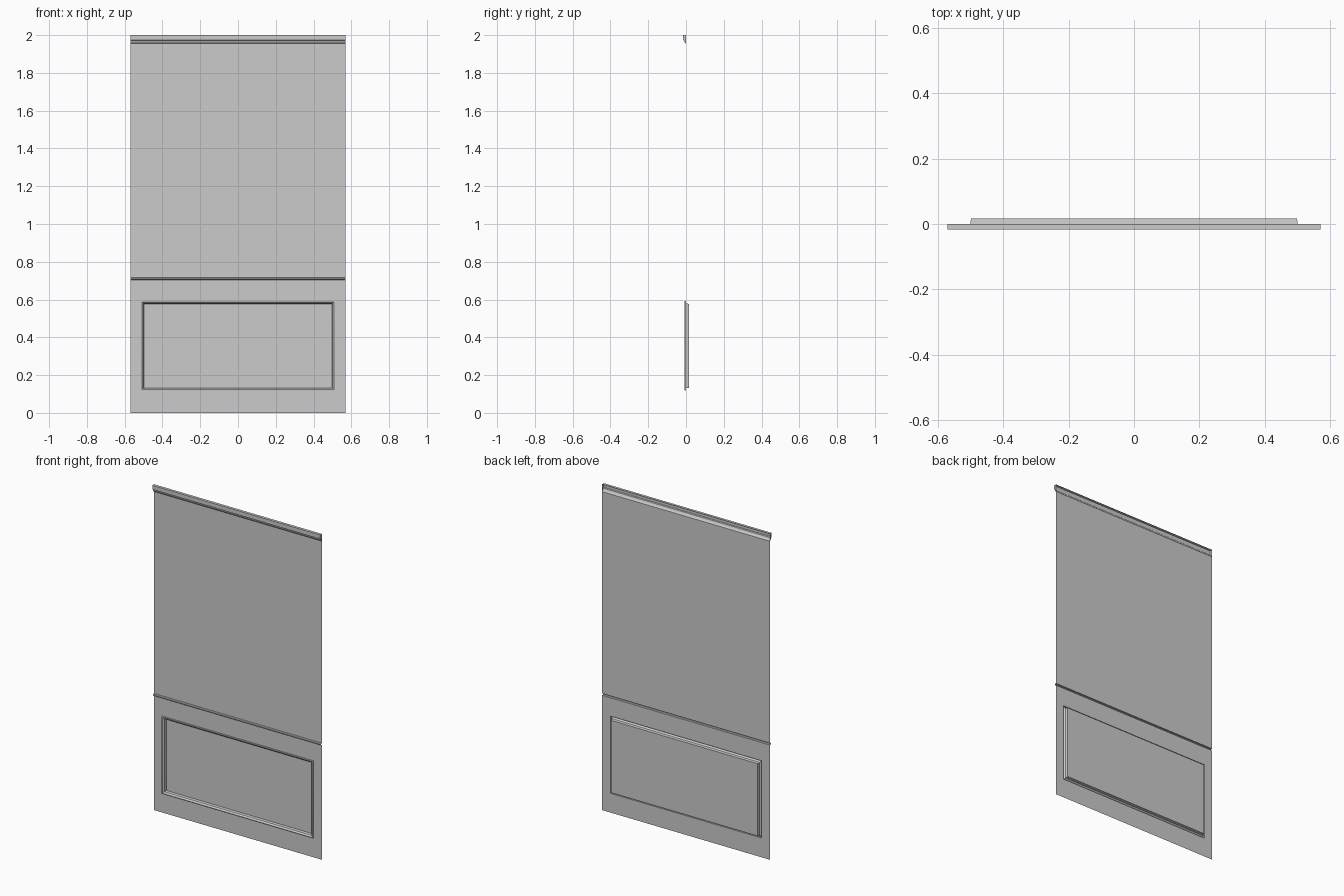
import bpy, bmesh

cube = bpy.data.objects.get("Cube")
if cube:
    bpy.data.objects.remove(cube, do_unlink=True)

HALF = 0.57      # half width of the wall
WALL = 0.0       # depth of the wall sheet

paint = bpy.data.materials.new("light grey paint")
paint.use_nodes = True
grey = (0.6, 0.6, 0.6, 1)
paint.diffuse_color = grey
paint.node_tree.nodes["Principled BSDF"].inputs["Base Color"].default_value = grey


def finish(name, bm, flip=False):
    bmesh.ops.remove_doubles(bm, verts=bm.verts, dist=1e-5)
    if flip:
        bmesh.ops.reverse_faces(bm, faces=bm.faces)
    mesh = bpy.data.meshes.new(name)
    bm.to_mesh(mesh)
    bm.free()
    mesh.materials.append(paint)
    obj = bpy.data.objects.new(name, mesh)
    bpy.context.collection.objects.link(obj)
    bpy.ops.object.select_all(action='DESELECT')
    bpy.context.view_layer.objects.active = obj
    obj.select_set(True)
    bpy.ops.object.shade_smooth_by_angle(angle=0.6)
    return obj


def strip(name, profile, caps=False):
    """Sweep a (y, z) profile, listed upwards, across the wall width."""
    bm = bmesh.new()
    rows = [[bm.verts.new((x, y, z)) for y, z in profile] for x in (-HALF, HALF)]
    left, right = rows
    for i in range(len(profile) - 1):
        bm.faces.new((left[i], right[i], right[i + 1], left[i + 1]))
    if caps:
        bm.faces.new(left)
        bm.faces.new(right[::-1])
    return finish(name, bm, flip=False)


def ring(bm, half_x, low, high, y):
    corners = ((-half_x, low), (half_x, low), (half_x, high), (-half_x, high))
    return [bm.verts.new((x, y, z)) for x, z in corners]


def bridge(bm, a, b):
    for i in range(4):
        j = (i + 1) % 4
        bm.faces.new((a[i], a[j], b[j], b[i]))


# Heights of the main divisions
RAIL_LOW, RAIL_HIGH, CORNICE_LOW = 0.704, 0.716, 1.955
PANEL_LOW, PANEL_HIGH, PANEL_X = 0.118, 0.592, 0.513

# Lower wall with an opening for the panel
bm = bmesh.new()
bridge(bm, ring(bm, HALF, 0, RAIL_LOW, WALL),
       ring(bm, PANEL_X, PANEL_LOW, PANEL_HIGH, WALL))
finish("lower_wall", bm)

# Moulded frame stepping back into the recessed panel: (inset, depth)
bm = bmesh.new()
steps = [(0, WALL), (0, -0.007), (0.005, -0.008), (0.009, -0.004),
         (0.013, 0.0), (0.015, 0.017)]
rings = [ring(bm, PANEL_X - d, PANEL_LOW + d, PANEL_HIGH - d, y) for d, y in steps]
for a, b in zip(rings, rings[1:]):
    bridge(bm, a, b)
bm.faces.new(rings[-1])
finish("recessed_panel", bm)

# Rail, upper wall and cornice
strip("dado_rail", [(WALL, RAIL_LOW), (-0.007, RAIL_LOW + 0.001), (-0.010, 0.708),
                    (-0.010, 0.712), (-0.007, RAIL_HIGH - 0.001), (WALL, RAIL_HIGH)])
strip("upper_wall", [(WALL, RAIL_HIGH), (WALL, CORNICE_LOW)])
strip("cornice", [(WALL, CORNICE_LOW), (-0.004, 1.958), (-0.009, 1.965),
                  (-0.011, 1.972), (-0.017, 1.975), (-0.017, 2.0),
                  (WALL, 2.0)], caps=True)
